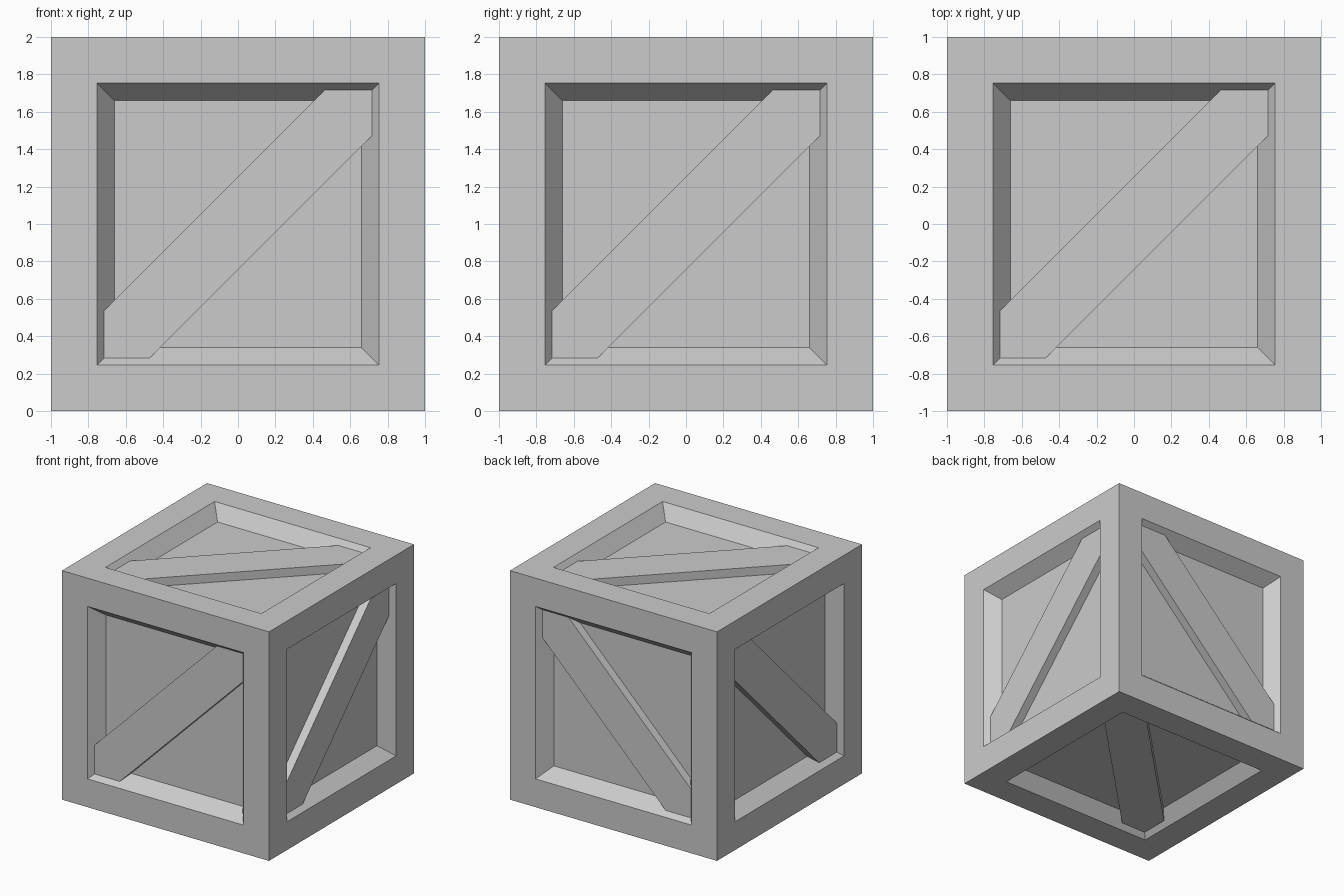
import bpy
import bmesh
from mathutils import Vector

if "Cube" in bpy.data.objects:
    bpy.data.objects.remove(bpy.data.objects["Cube"])

RIM = 0.247      # flat frame width
SLOPE = 0.094    # horizontal run of the sloped recess walls
DEPTH = 0.118    # recess depth
BRACE_TOP = 0.044  # brace surface below the outer face
CENTRE = Vector((0, 0, 1))


def finish(bm, name):
    bmesh.ops.recalc_face_normals(bm, faces=bm.faces[:])
    mesh = bpy.data.meshes.new(name)
    bm.to_mesh(mesh)
    bm.free()
    obj = bpy.data.objects.new(name, mesh)
    bpy.context.collection.objects.link(obj)
    return obj


# Crate body: cube with a bevelled recess on all six sides
bm = bmesh.new()
bmesh.ops.create_cube(bm, size=2)
bmesh.ops.translate(bm, verts=bm.verts[:], vec=CENTRE)
panels = bm.faces[:]
bmesh.ops.inset_individual(bm, faces=panels, thickness=RIM, use_even_offset=True)
bmesh.ops.inset_individual(bm, faces=panels, thickness=SLOPE, depth=-DEPTH,
                           use_even_offset=True)
finish(bm, "crate_body")

# Diagonal plank outline in face coordinates, with clipped ends
W = 0.717
PLANK = [(-W, -W), (-0.472, -W), (W, 0.472), (W, W), (0.465, W), (-W, -0.465)]


def brace(name, axis, side):
    u, v = [i for i in range(3) if i != axis]
    bm = bmesh.new()
    rings = []
    for sink in (BRACE_TOP, DEPTH + 0.01):
        ring = []
        for a, b in PLANK:
            p = Vector((0, 0, 0))
            p[u], p[v], p[axis] = a, b, side * (1 - sink)
            ring.append(bm.verts.new(p + CENTRE))
        rings.append(ring)
        bm.faces.new(ring)
    n = len(PLANK)
    for i in range(n):
        j = (i + 1) % n
        bm.faces.new((rings[0][i], rings[0][j], rings[1][j], rings[1][i]))
    finish(bm, name)


# One brace per side
for name, axis, side in (("left", 0, -1), ("right", 0, 1), ("front", 1, -1),
                         ("back", 1, 1), ("bottom", 2, -1), ("top", 2, 1)):
    brace(name + "_brace", axis, side)
